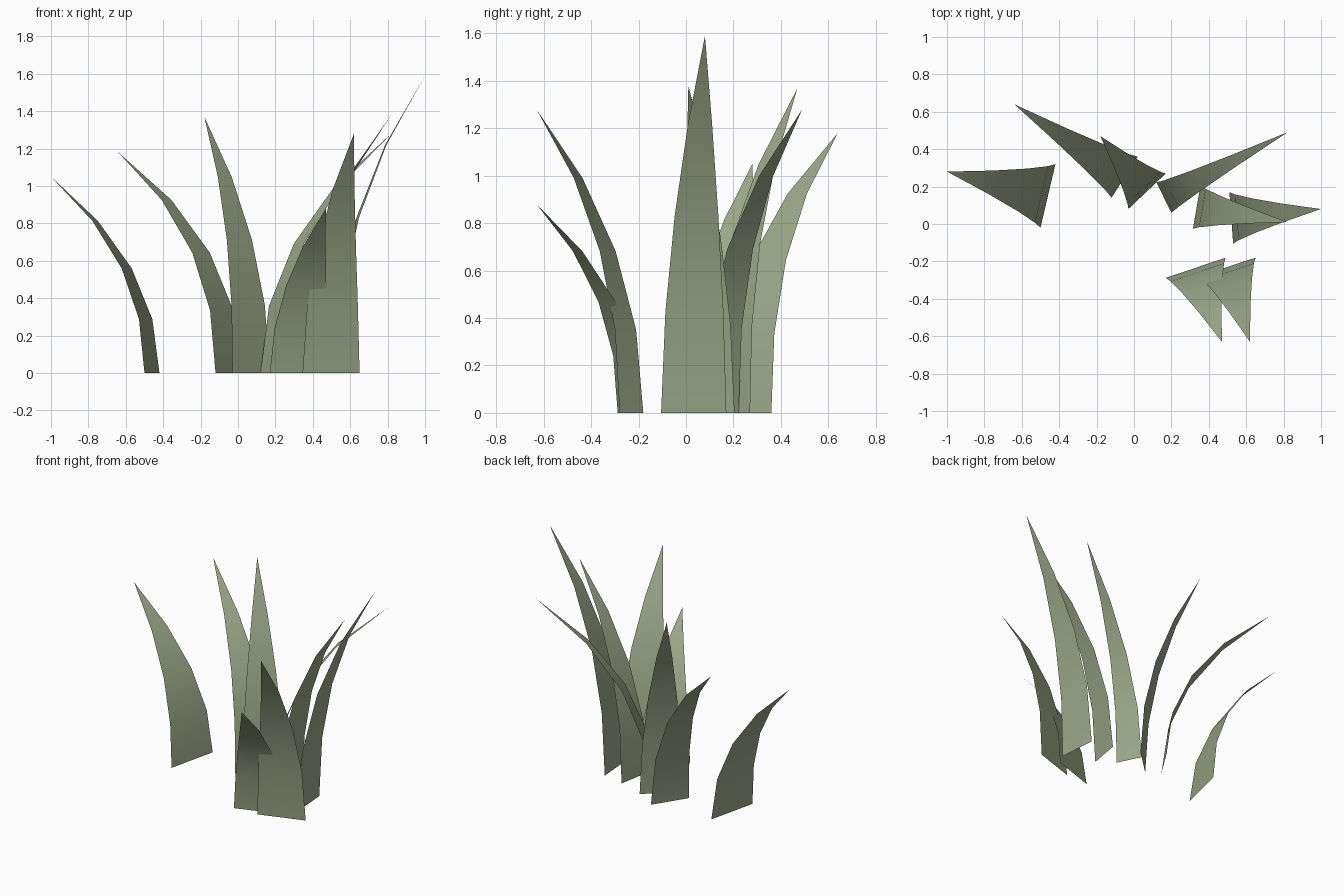
import bpy
from mathutils import Vector

if "Cube" in bpy.data.objects:
    bpy.data.objects.remove(bpy.data.objects["Cube"])

green = bpy.data.materials.new("sage green")
green.diffuse_color = (0.33, 0.39, 0.25, 1)
green.use_nodes = True
green.node_tree.nodes["Principled BSDF"].inputs["Base Color"].default_value = green.diffuse_color


def blade(name, left, right, tip, sag=0.13):
    """Flat tapering leaf that bends quadratically from its base edge to its tip."""
    a, b = Vector(left), Vector(right)
    mid, half = (a + b) / 2, (b - a) / 2
    lean = Vector(tip[:2]) - mid
    verts = []
    for i in range(4):
        t = i / 4
        centre = mid + lean * t * t
        width = 1 - t ** 1.6
        z = tip[2] * (t + sag * t * (1 - t))
        for side in (-1, 1):
            p = centre + half * width * side
            verts.append((p.x, p.y, z))
    verts.append(tip)
    faces = [(2 * i, 2 * i + 1, 2 * i + 3, 2 * i + 2) for i in range(3)]
    faces.append((6, 7, 8))
    # Keep the upper surface as the outside
    if half.x * lean.y - half.y * lean.x > 0:
        faces = [f[::-1] for f in faces]
    mesh = bpy.data.meshes.new(name)
    mesh.from_pydata(verts, [], faces)
    mesh.materials.append(green)
    mesh.shade_smooth()
    ob = bpy.data.objects.new(name, mesh)
    bpy.context.collection.objects.link(ob)


# Blades leaning left and back
blade("left_blade", (-0.50, -0.02), (-0.42, 0.32), (-1.0, 0.28, 1.05))
blade("back_left_blade", (-0.12, 0.14), (0.02, 0.36), (-0.64, 0.64, 1.18), 0.18)
blade("back_middle_blade", (-0.03, 0.08), (0.17, 0.27), (-0.18, 0.47, 1.37), 0.08)
blade("back_right_blade", (0.20, 0.06), (0.12, 0.222), (0.82, 0.49, 1.28), 0.16)
# Blades leaning right
blade("right_inner_blade", (0.315, -0.025), (0.355, 0.205), (0.82, 0.01, 1.38))
blade("right_tall_blade", (0.53, -0.105), (0.51, 0.17), (1.0, 0.08, 1.59), 0.09)
# Blades leaning forward
blade("front_tall_blade", (0.345, -0.28), (0.65, -0.18), (0.62, -0.63, 1.28))
blade("front_short_blade", (0.17, -0.288), (0.49, -0.18), (0.47, -0.63, 0.88))
